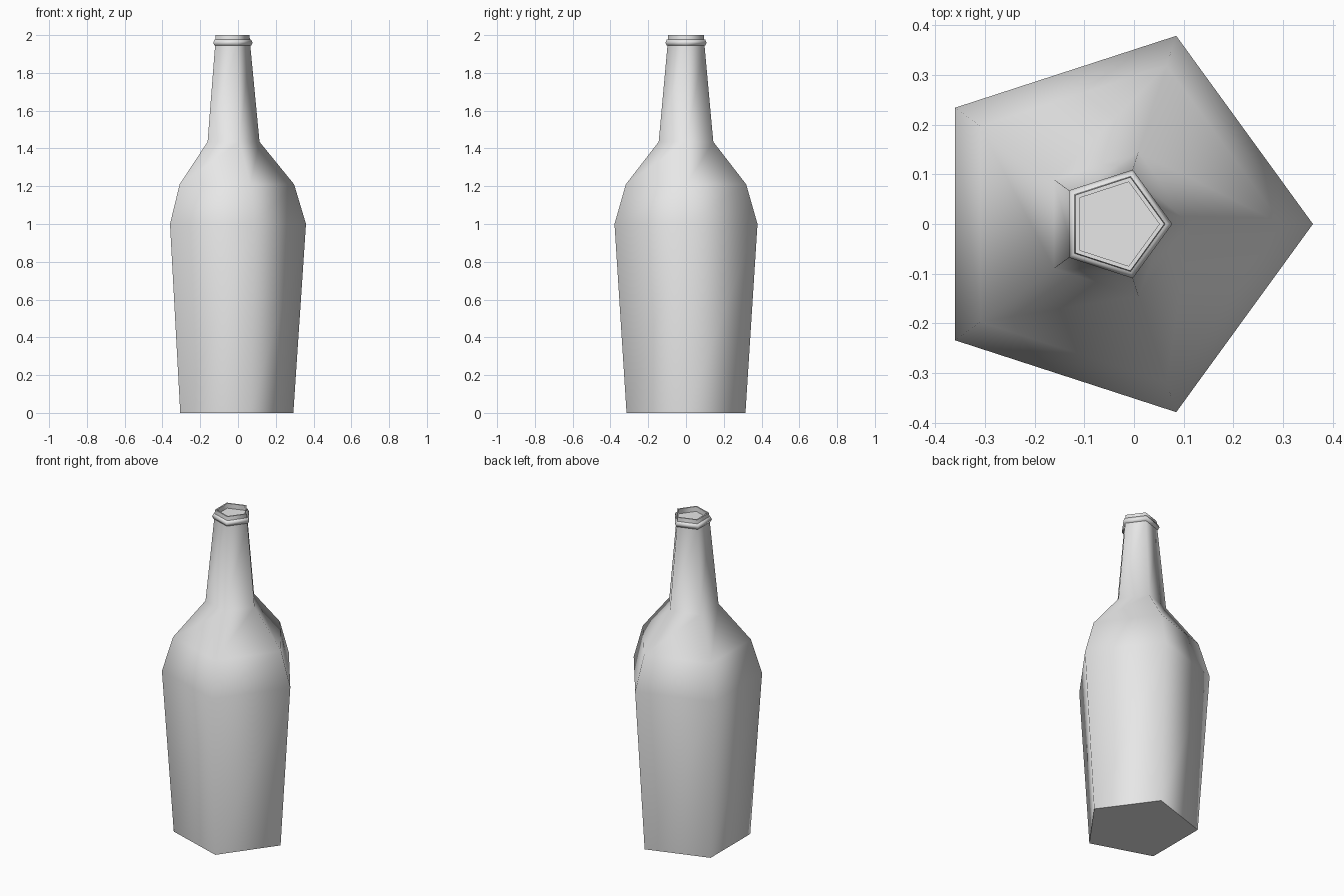
import bpy, bmesh, math

cube = bpy.data.objects.get("Cube")
if cube:
    bpy.data.objects.remove(cube, do_unlink=True)

SIDES = 5
CENTRE_X = -0.038

glass = bpy.data.materials.new("plain grey")
glass.use_nodes = True
grey = (0.8, 0.8, 0.8, 1.0)
glass.diffuse_color = grey
glass.node_tree.nodes["Principled BSDF"].inputs["Base Color"].default_value = grey


def lathe(name, profile, closed=False):
    """Five-sided turned part from (radius, height) pairs; open profiles get end caps."""
    bm = bmesh.new()
    rings = []
    for r, z in profile:
        angles = [math.tau * i / SIDES for i in range(SIDES)]
        rings.append([bm.verts.new((CENTRE_X + r * math.cos(a), r * math.sin(a), z))
                      for a in angles])
    pairs = list(zip(rings, rings[1:]))
    if closed:
        pairs.append((rings[-1], rings[0]))
    else:
        bm.faces.new(rings[0][::-1])
        bm.faces.new(rings[-1])
    for low, high in pairs:
        for i in range(SIDES):
            j = (i + 1) % SIDES
            bm.faces.new((low[i], low[j], high[j], high[i]))
    bmesh.ops.recalc_face_normals(bm, faces=bm.faces)
    mesh = bpy.data.meshes.new(name)
    bm.to_mesh(mesh)
    bm.free()
    mesh.materials.append(glass)
    obj = bpy.data.objects.new(name, mesh)
    bpy.context.collection.objects.link(obj)
    bpy.ops.object.select_all(action="DESELECT")
    obj.select_set(True)
    bpy.context.view_layer.objects.active = obj
    bpy.ops.object.shade_smooth_by_angle(angle=math.radians(80))
    return obj


# Body, shoulder, neck and mouth with a shallow recess
lathe("bottle", [
    (0.331, 0.0), (0.398, 1.0), (0.335, 1.21), (0.152, 1.435),
    (0.103, 1.945), (0.099, 2.0), (0.089, 2.0), (0.089, 1.97)])

# Raised collar below the mouth
lathe("neck_ring", [
    (0.095, 1.944), (0.107, 1.944), (0.115, 1.96),
    (0.107, 1.976), (0.095, 1.976)], closed=True)
